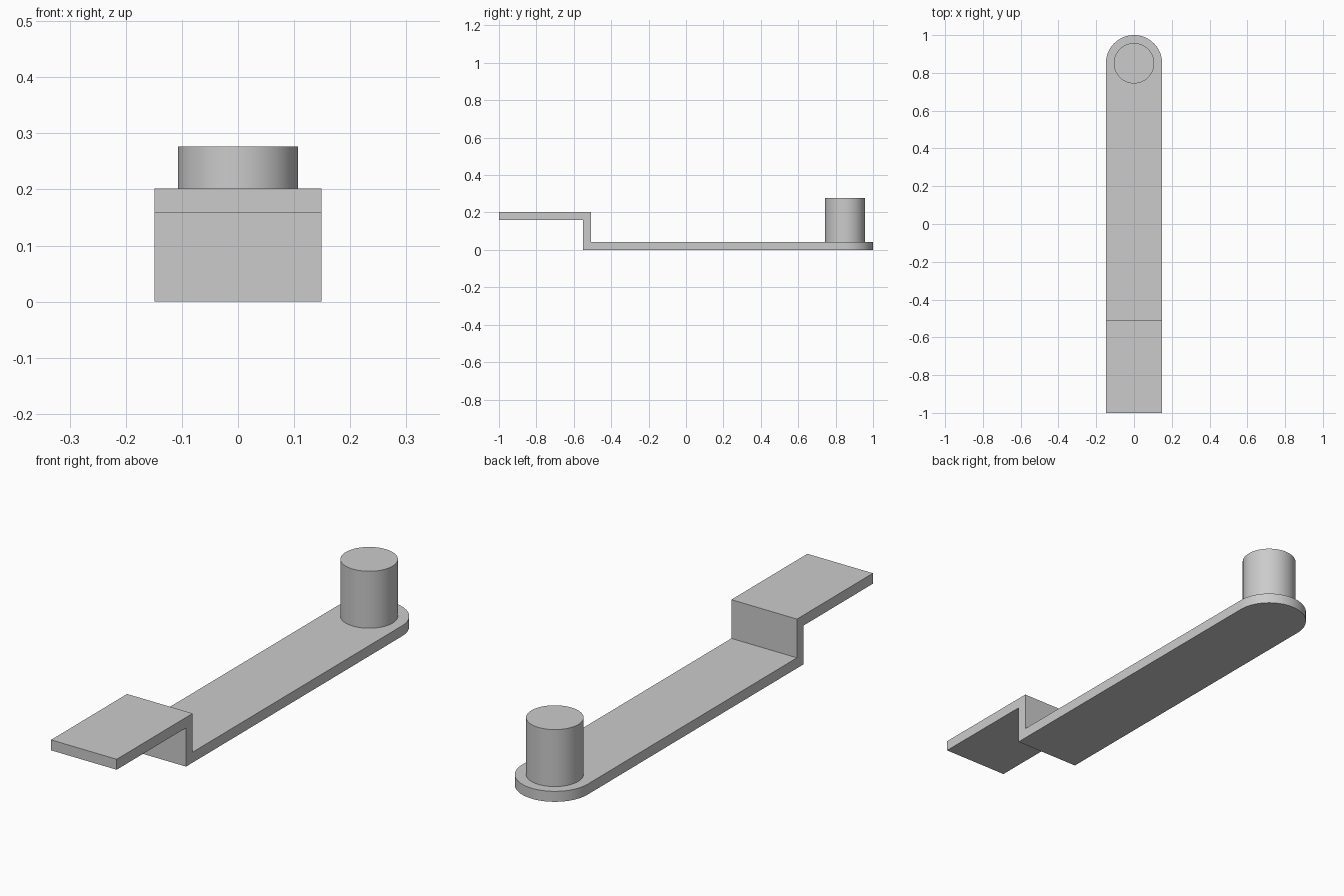
import bpy, bmesh
from math import cos, sin, pi
from mathutils import Vector

if "Cube" in bpy.data.objects:
    bpy.data.objects.remove(bpy.data.objects["Cube"], do_unlink=True)

HALF_W = 0.149              # half width of the strip
T = 0.043                   # sheet thickness
TOP = 0.202                 # top of the raised tab
STEP = -0.55                # front of the riser
END_Y = 1 - HALF_W          # centre of the rounded end
PEG_R, PEG_TOP = 0.107, 0.277

grey = bpy.data.materials.new("plain grey")
grey.use_nodes = True
colour = (0.6, 0.6, 0.6, 1)
grey.diffuse_color = colour
grey.node_tree.nodes["Principled BSDF"].inputs["Base Color"].default_value = colour


def prism(name, outline, direction):
    """Extrude a closed outline along a direction into a solid."""
    bm = bmesh.new()
    face = bm.faces.new([bm.verts.new(p) for p in outline])
    ext = bmesh.ops.extrude_face_region(bm, geom=[face])
    verts = [g for g in ext["geom"] if isinstance(g, bmesh.types.BMVert)]
    bmesh.ops.translate(bm, verts=verts, vec=Vector(direction))
    bmesh.ops.recalc_face_normals(bm, faces=bm.faces)
    mesh = bpy.data.meshes.new(name)
    bm.to_mesh(mesh)
    bm.free()
    mesh.materials.append(grey)
    obj = bpy.data.objects.new(name, mesh)
    bpy.context.collection.objects.link(obj)
    return obj


def select_only(obj):
    bpy.ops.object.select_all(action='DESELECT')
    obj.select_set(True)
    bpy.context.view_layer.objects.active = obj


def arc(radius, start, sweep, count, z):
    return [(radius * cos(start + sweep * i / count),
             END_Y + radius * sin(start + sweep * i / count), z)
            for i in range(count + 1)]


# Stepped strip: bent sheet profile, trimmed to the round-ended plan
profile = [(-1, TOP - T), (STEP, TOP - T), (STEP, 0), (1.1, 0),
           (1.1, T), (STEP + T, T), (STEP + T, TOP), (-1, TOP)]
strip = prism("stepped_strip", [(-0.3, y, z) for y, z in profile], (0.6, 0, 0))
plan = [(-HALF_W, -1.1, -0.1), (HALF_W, -1.1, -0.1)] + arc(HALF_W, 0, pi, 32, -0.1)
trim = prism("plan_trim", plan, (0, 0, 0.5))
trim.hide_render = True

cut = strip.modifiers.new("round_end", 'BOOLEAN')
cut.operation = 'INTERSECT'
cut.solver = 'EXACT'
cut.object = trim
select_only(strip)
bpy.ops.object.modifier_apply(modifier=cut.name)
bpy.data.objects.remove(trim, do_unlink=True)

# Round peg standing on the rounded end
peg = prism("peg", arc(PEG_R, 0, 2 * pi, 64, T)[:-1], (0, 0, PEG_TOP - T))

for part in (strip, peg):
    select_only(part)
    bpy.ops.object.shade_smooth_by_angle(angle=pi / 6)
